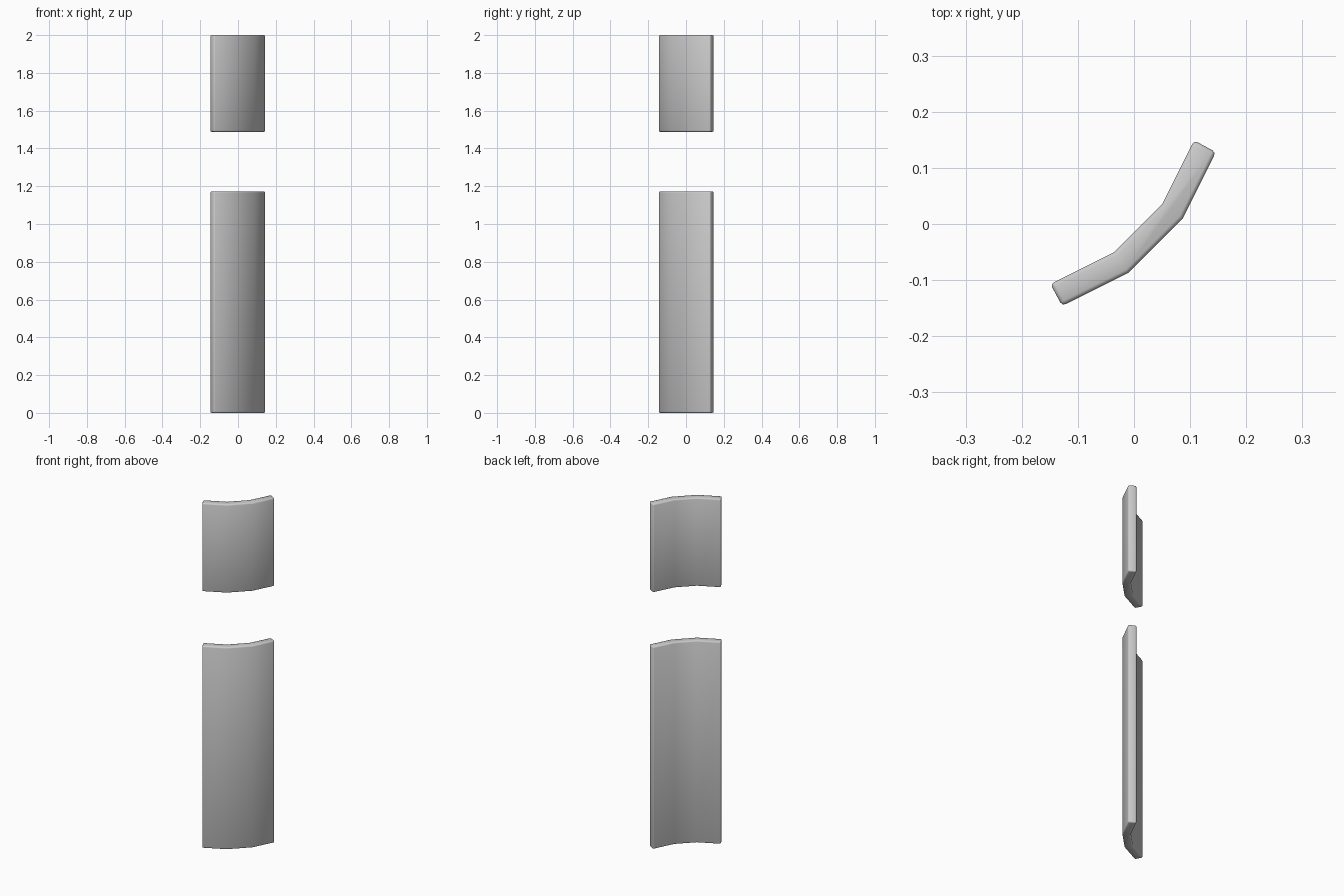
import bpy, bmesh

if "Cube" in bpy.data.objects:
    bpy.data.objects.remove(bpy.data.objects["Cube"])

# Half of the bent-strip cross-section, mirrored across the line y = -x
half = [(0.0395, -0.0385), (0.087, 0.010), (0.146, 0.128), (0.107, 0.149), (0.050, 0.035)]
outer = half[1:3]
inner = half[3:]
mirror = lambda pts: [(-y, -x) for x, y in reversed(pts)]
profile = outer + inner + mirror(inner) + mirror(outer)


def curved_panel(name, z0, z1):
    bm = bmesh.new()
    face = bm.faces.new([bm.verts.new((x, y, z0)) for x, y in profile])
    ext = bmesh.ops.extrude_face_region(bm, geom=[face], use_keep_orig=True)
    top = [v for v in ext["geom"] if isinstance(v, bmesh.types.BMVert)]
    bmesh.ops.translate(bm, verts=top, vec=(0, 0, z1 - z0))
    bmesh.ops.recalc_face_normals(bm, faces=bm.faces[:])
    # Soften rims and end corners, leaving the gentle bends alone
    sharp = [e for e in bm.edges if e.calc_face_angle(0) > 0.9]
    bmesh.ops.bevel(bm, geom=sharp, offset=0.007, segments=2, profile=0.5,
                    affect='EDGES', clamp_overlap=True)
    mesh = bpy.data.meshes.new(name)
    bm.to_mesh(mesh)
    bm.free()
    obj = bpy.data.objects.new(name, mesh)
    bpy.context.collection.objects.link(obj)
    for p in mesh.polygons:
        p.use_smooth = True
    return obj


# Two panels stacked with a gap
curved_panel("lower_panel", 0.0, 1.172)
curved_panel("upper_panel", 1.488, 2.0)
